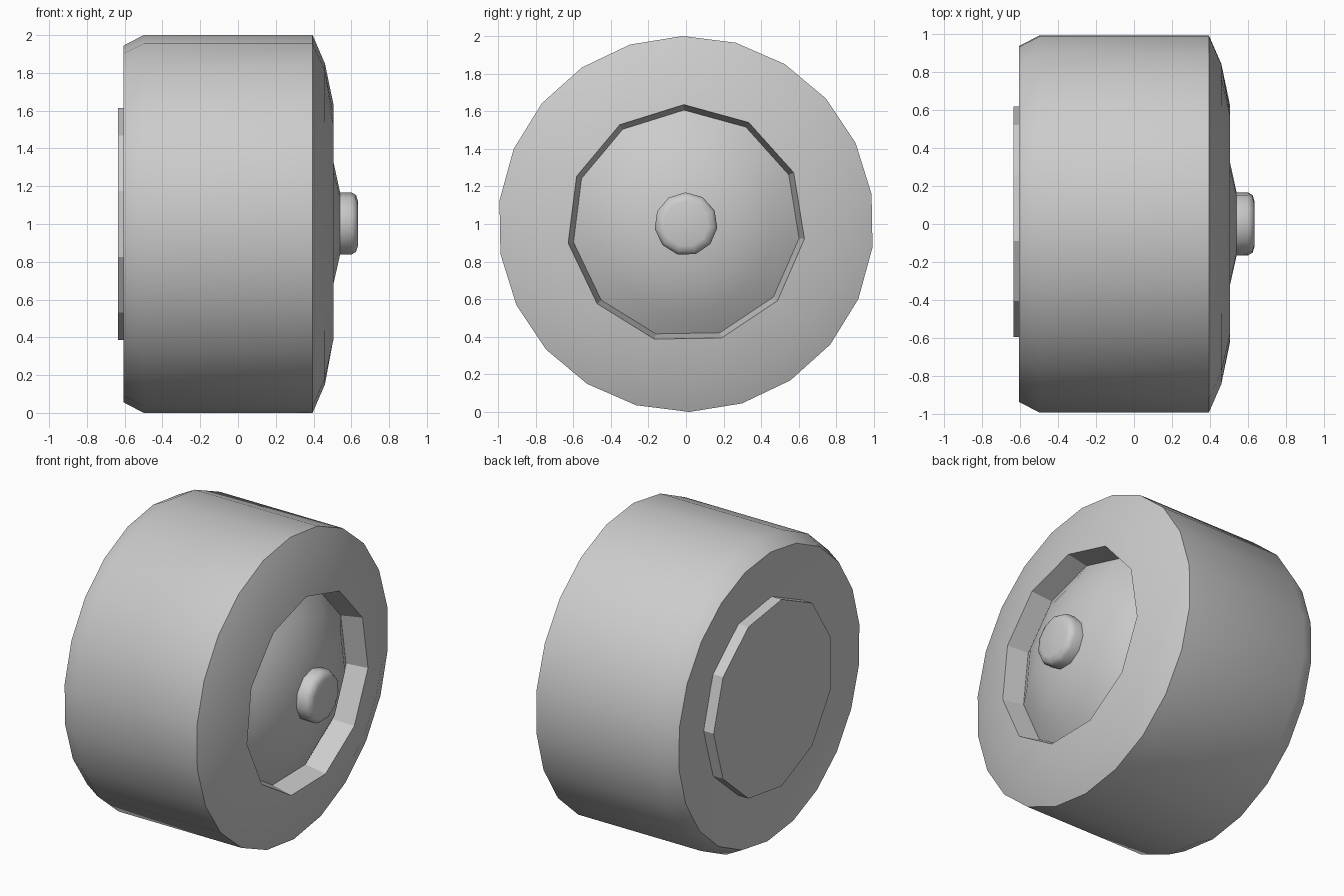
import bpy
import bmesh
import math

cube = bpy.data.objects.get("Cube")
if cube:
    bpy.data.objects.remove(cube, do_unlink=True)

grey = bpy.data.materials.new("plain grey")
grey.use_nodes = True
grey.diffuse_color = (0.6, 0.6, 0.6, 1)
grey.node_tree.nodes["Principled BSDF"].inputs["Base Color"].default_value = (0.6, 0.6, 0.6, 1)

AXLE_HEIGHT = 1.0
HUB_SIDES = 11
PHASE = 91


def lathe(name, profile, sides, phase=PHASE, smooth=None, hub_rows=()):
    """Spin (x, radius) points about the axle; hub_rows keep the coarse hub outline."""
    bm = bmesh.new()
    rows = []
    for row, (x, radius) in enumerate(profile):
        if radius == 0:
            rows.append([bm.verts.new((x, 0, AXLE_HEIGHT))] * sides)
            continue
        ring = []
        for i in range(sides):
            a = math.radians(phase) + math.tau * i / sides
            r = radius
            if row in hub_rows and i % 2:
                r *= math.cos(math.pi / HUB_SIDES)
            ring.append(bm.verts.new((x, r * math.cos(a), AXLE_HEIGHT + r * math.sin(a))))
        rows.append(ring)
    for a, b in zip(rows, rows[1:]):
        for i in range(sides):
            j = (i + 1) % sides
            corners = list(dict.fromkeys((a[i], a[j], b[j], b[i])))
            face = bm.faces.new(corners)
            # Point each face to the outer side of the profile direction
            face.normal_flip()
    bm.normal_update()
    mesh = bpy.data.meshes.new(name)
    bm.to_mesh(mesh)
    bm.free()
    mesh.materials.append(grey)
    obj = bpy.data.objects.new(name, mesh)
    bpy.context.collection.objects.link(obj)
    if smooth:
        bpy.ops.object.select_all(action="DESELECT")
        obj.select_set(True)
        bpy.context.view_layer.objects.active = obj
        bpy.ops.object.shade_smooth_by_angle(angle=math.radians(smooth))
    return obj


# Tyre: dished back, bevelled back edge, wide tread, rounded front shoulder
lathe("tyre", [(-0.56, 0.58), (-0.565, 0.66), (-0.605, 0.945), (-0.5, 1.0),
               (0.395, 1.0), (0.46, 0.85), (0.505, 0.635)],
      HUB_SIDES * 2, smooth=50, hub_rows=(0, 6))

# Faceted wall of the front recess
lathe("recess_wall", [(0.505, 0.635), (0.36, 0.605)], HUB_SIDES)

# Domed hub inside the recess
lathe("hub_dome", [(0.365, 0.606), (0.445, 0.48), (0.505, 0.33), (0.54, 0.17), (0.548, 0)],
      HUB_SIDES, smooth=50)

# Rounded axle cap
lathe("axle_cap", [(0.52, 0.168), (0.6, 0.168), (0.625, 0.153), (0.635, 0.12), (0.635, 0)],
      HUB_SIDES, smooth=50)

# Flat faceted plate on the back
lathe("back_plate", [(-0.635, 0), (-0.635, 0.62), (-0.54, 0.62)], HUB_SIDES, phase=0)
